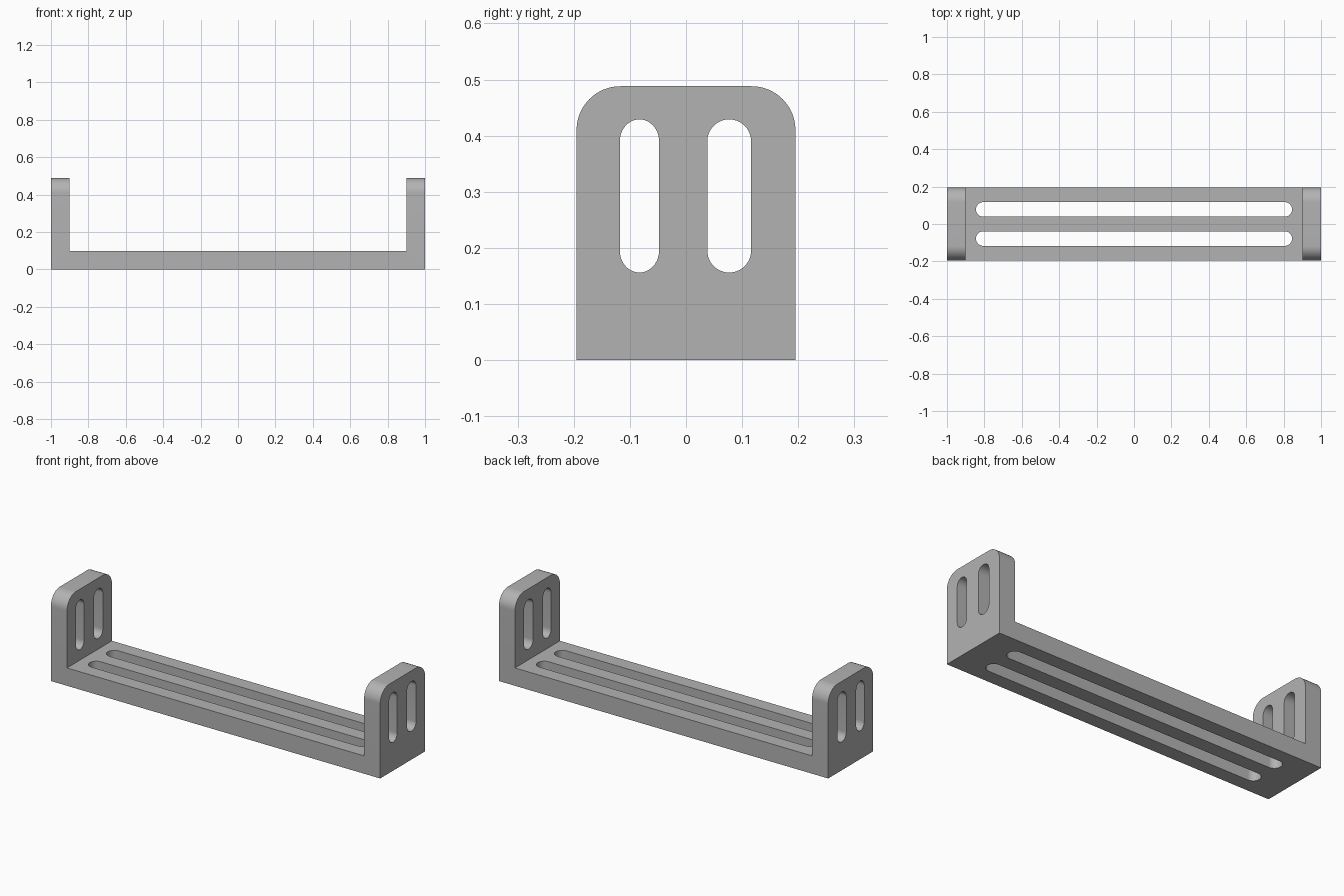
import bpy, bmesh, math
from mathutils import Matrix, Vector

if "Cube" in bpy.data.objects:
    bpy.data.objects.remove(bpy.data.objects["Cube"])

HALF_Y, HEIGHT, THICK, CORNER = 0.195, 0.488, 0.098, 0.078

grey = bpy.data.materials.new("plain grey")
grey.use_nodes = True
colour = (0.45, 0.45, 0.45, 1)
grey.diffuse_color = colour
grey.node_tree.nodes["Principled BSDF"].inputs["Base Color"].default_value = colour


def extruded(name, points, direction):
    """Solid made by sweeping a closed outline along a direction."""
    bm = bmesh.new()
    face = bm.faces.new([bm.verts.new(p) for p in points])
    swept = bmesh.ops.extrude_face_region(bm, geom=[face])["geom"]
    bmesh.ops.translate(bm, vec=direction,
                        verts=[v for v in swept if isinstance(v, bmesh.types.BMVert)])
    bmesh.ops.recalc_face_normals(bm, faces=bm.faces)
    mesh = bpy.data.meshes.new(name)
    obj = bpy.data.objects.new(name, mesh)
    bpy.context.collection.objects.link(obj)
    return obj, bm


def slot_outline(rx, ry, straight, steps=20):
    """Flat slot along local x, with rounded ends."""
    pts = []
    for side in (1, -1):
        for i in range(steps + 1):
            a = math.pi * (i / steps - 0.5)
            pts.append((side * (straight + rx * math.cos(a)), side * ry * math.sin(a)))
    return pts


# U-shaped bracket with rounded upper corners
inner = 1 - THICK
profile = [(-1, 0), (1, 0), (1, HEIGHT), (inner, HEIGHT),
           (inner, THICK), (-inner, THICK), (-inner, HEIGHT), (-1, HEIGHT)]
bracket, bm = extruded("bracket", [(x, -HALF_Y, z) for x, z in profile],
                       Vector((0, 2 * HALF_Y, 0)))
corners = [e for e in bm.edges
           if all(v.co.z > HEIGHT - 0.01 for v in e.verts)
           and abs(e.verts[0].co.y - e.verts[1].co.y) < 0.01]
bmesh.ops.bevel(bm, geom=corners, offset=CORNER, segments=16, profile=0.5, affect='EDGES')
bm.to_mesh(bracket.data)
bm.free()
bracket.data.materials.append(grey)

# Slot cutters: two through the base, two through both end walls
cutters = []
for label, y, half_width in (("front", -0.083, 0.035), ("back", 0.077, 0.039)):
    floor_y = math.copysign(0.078, y)
    outline = [(u, floor_y + v, -0.1) for u, v in slot_outline(0.039, 0.039, 0.806)]
    cutters.append(extruded(label + "_base_slot_cutter", outline, Vector((0, 0, 0.3))))
    outline = [(-1.1, y + v, 0.2925 + u)
               for u, v in slot_outline(0.039, half_width, 0.0975)]
    cutters.append(extruded(label + "_wall_slot_cutter", outline, Vector((2.2, 0, 0))))

for cutter, bm in cutters:
    bm.to_mesh(cutter.data)
    bm.free()
    cutter.data.materials.append(grey)
    cutter.hide_render = True
    mod = bracket.modifiers.new("slot", 'BOOLEAN')
    mod.operation, mod.solver, mod.object = 'DIFFERENCE', 'EXACT', cutter

# Bake the cuts, then drop the cutters
bpy.context.view_layer.update()
graph = bpy.context.evaluated_depsgraph_get()
bracket_mesh = bpy.data.meshes.new_from_object(bracket.evaluated_get(graph))
bracket.modifiers.clear()
bracket.data = bracket_mesh
for cutter, _ in cutters:
    bpy.data.objects.remove(cutter)

bpy.ops.object.select_all(action='DESELECT')
bracket.select_set(True)
bpy.context.view_layer.objects.active = bracket
bpy.ops.object.shade_smooth_by_angle(angle=math.radians(30))
